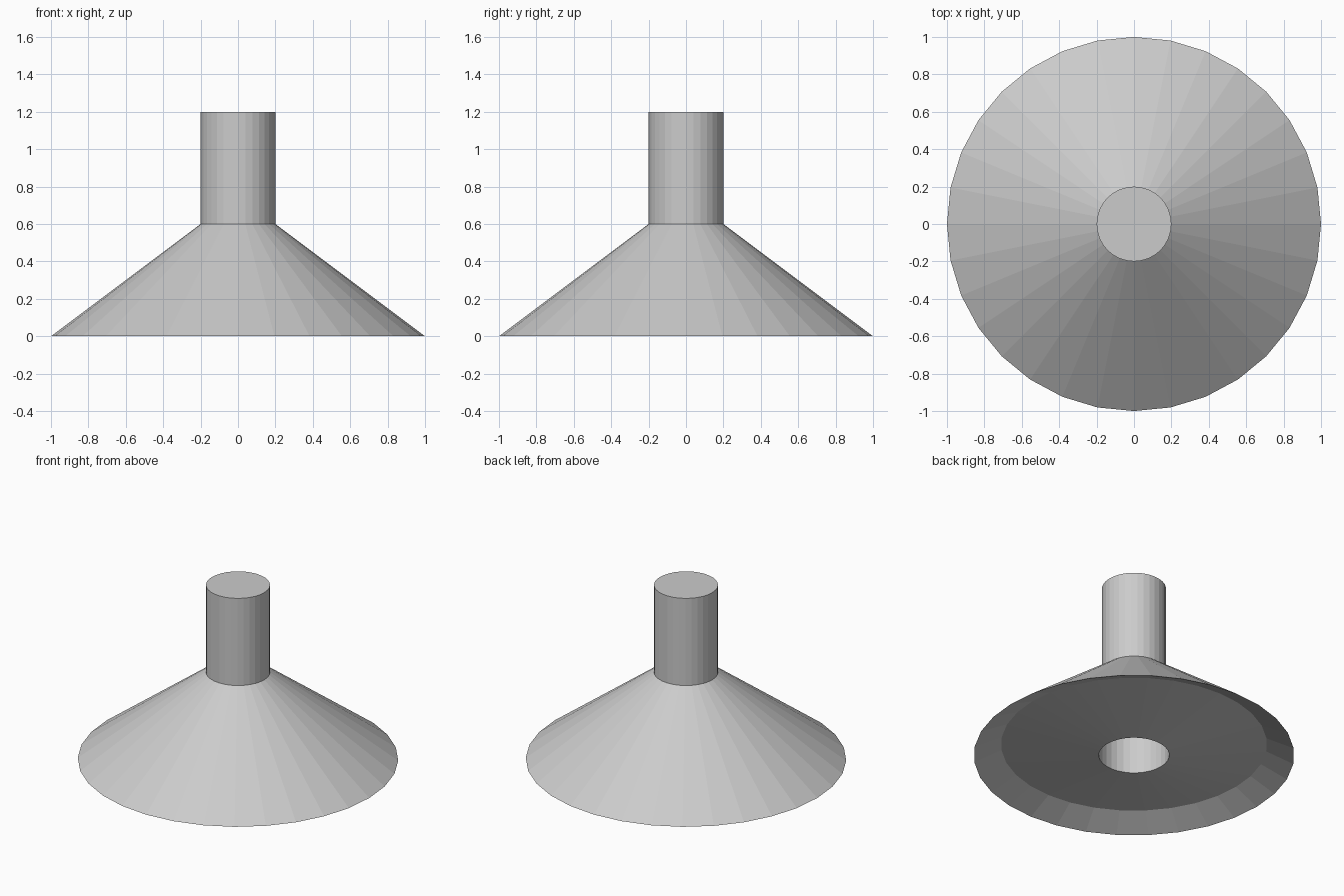
import bpy
import bmesh
import math

if "Cube" in bpy.data.objects:
    bpy.data.objects.remove(bpy.data.objects["Cube"])

SIDES = 32


def lathe(name, profile):
    """Revolve (radius, z) points about z; the profile runs from the top, outside, to the underside."""
    bm = bmesh.new()
    rings = []
    for r, z in profile:
        if r == 0:
            rings.append([bm.verts.new((0, 0, z))] * SIDES)
        else:
            rings.append([bm.verts.new((r * math.cos(2 * math.pi * i / SIDES),
                                        r * math.sin(2 * math.pi * i / SIDES), z))
                          for i in range(SIDES)])
    for upper, lower in zip(rings, rings[1:]):
        for i in range(SIDES):
            j = (i + 1) % SIDES
            corners = [upper[i], lower[i], lower[j], upper[j]]
            bm.faces.new(list(dict.fromkeys(corners)))
    mesh = bpy.data.meshes.new(name)
    bm.to_mesh(mesh)
    bm.free()
    obj = bpy.data.objects.new(name, mesh)
    bpy.context.collection.objects.link(obj)
    return obj


# Upright stem with a flat top
lathe("stem", [(0, 1.2), (0.2, 1.2), (0.2, 0.6)])

# Flared base: outer slope, bevelled rim, shallow underside and central bore
lathe("flared_base", [(0.2, 0.6), (1, 0), (0.83, 0.08),
                      (0.22, 0), (0.22, 0.5), (0, 0.5)])
